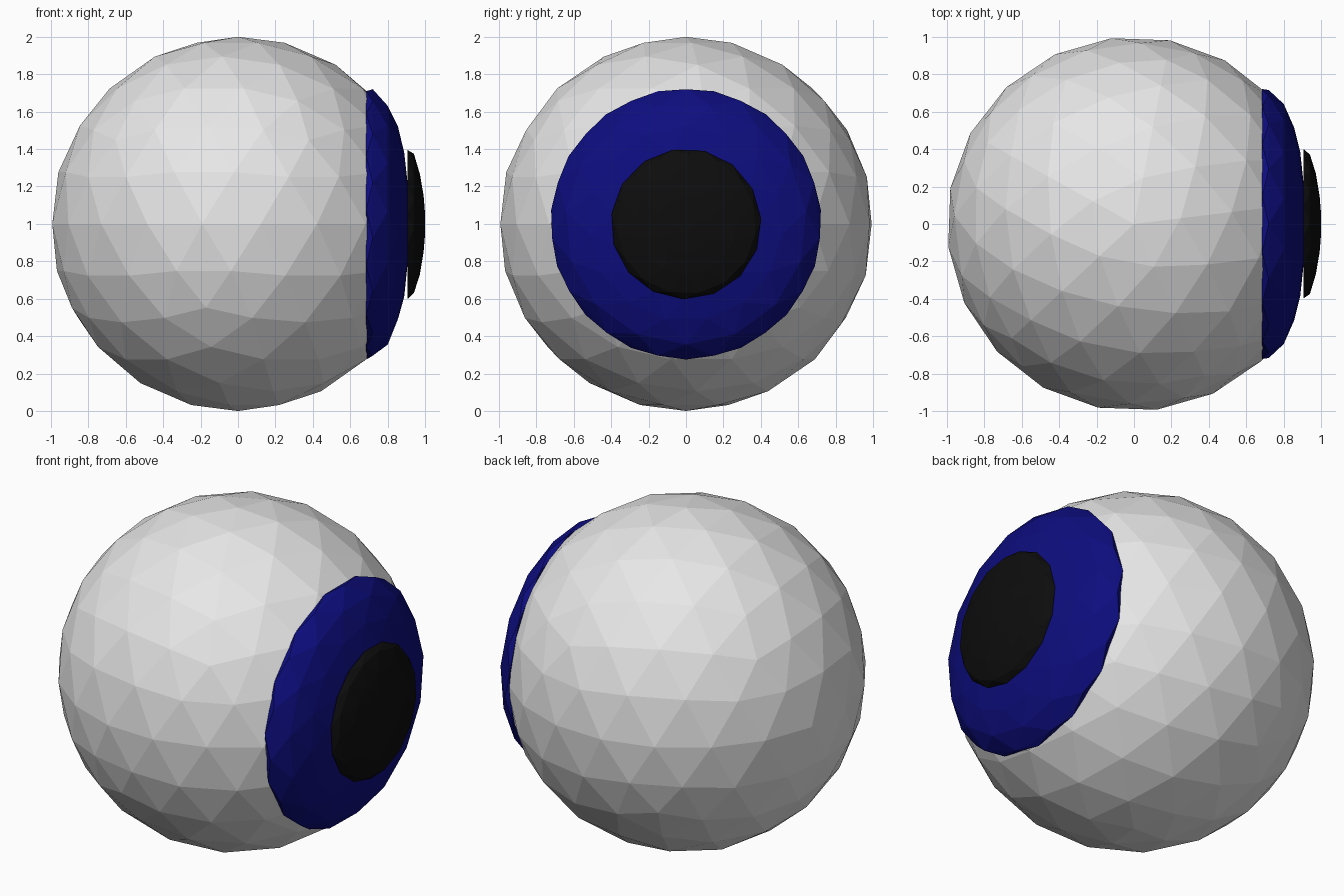
import bpy, bmesh, math
from mathutils import Matrix

if "Cube" in bpy.data.objects:
    bpy.data.objects.remove(bpy.data.objects["Cube"])


def material(name, rgb):
    m = bpy.data.materials.new(name)
    m.diffuse_color = (*rgb, 1)
    m.use_nodes = True
    m.node_tree.nodes["Principled BSDF"].inputs["Base Color"].default_value = m.diffuse_color
    return m


def add_object(name, bm, mat):
    bmesh.ops.recalc_face_normals(bm, faces=bm.faces)
    me = bpy.data.meshes.new(name)
    bm.to_mesh(me)
    bm.free()
    me.materials.append(mat)
    ob = bpy.data.objects.new(name, me)
    ob.location = (0, 0, 1)
    bpy.context.collection.objects.link(ob)
    return ob


def cap(name, profile, sides, turn, mat):
    """Faceted dome around the x axis; profile is (x, radius) from back to tip."""
    bm = bmesh.new()
    rings = []
    for i, (x, r) in enumerate(profile):
        # alternate rings are offset half a step for triangular facets
        off = turn + (i % 2) * math.pi / sides
        rings.append([bm.verts.new((x, r * math.cos(off + 2 * math.pi * k / sides),
                                    r * math.sin(off + 2 * math.pi * k / sides)))
                      for k in range(sides)])
    for i in range(len(rings) - 1):
        a, b = rings[i], rings[i + 1]
        for k in range(sides):
            n = (k + 1) % sides
            if i % 2 == 0:
                bm.faces.new((a[k], a[n], b[k]))
                bm.faces.new((b[k], a[n], b[n]))
            else:
                bm.faces.new((a[k], b[n], b[k]))
                bm.faces.new((a[k], a[n], b[n]))
    bm.faces.new(rings[0])
    bm.faces.new(rings[-1])
    return add_object(name, bm, mat)


white = material("eye white", (0.8, 0.8, 0.8))
blue = material("iris blue", (0.004, 0.004, 0.21))
black = material("pupil black", (0.004, 0.004, 0.004))

# Eyeball: low-poly sphere, sliced flat where the iris sits
bm = bmesh.new()
bmesh.ops.create_icosphere(bm, subdivisions=3, radius=1.0)
bmesh.ops.rotate(bm, verts=bm.verts, cent=(0, 0, 0),
                 matrix=Matrix.Rotation(math.radians(7), 3, 'Z'))
res = bmesh.ops.bisect_plane(bm, geom=bm.verts[:] + bm.edges[:] + bm.faces[:],
                             plane_co=(0.69, 0, 0), plane_no=(1, 0, 0), clear_outer=True)
bmesh.ops.holes_fill(bm, edges=[e for e in bm.edges if e.is_boundary], sides=0)
add_object("eyeball", bm, white)

# Iris dome
cap("iris", [(0.685, 0.725), (0.72, 0.72), (0.80, 0.645), (0.855, 0.52),
             (0.888, 0.39), (0.906, 0.22)], 15, math.radians(6), blue)

# Pupil dome, standing slightly proud of the iris
cap("pupil", [(0.905, 0.402), (0.94, 0.375), (0.972, 0.27), (0.992, 0.15), (1.0, 0.05)],
    15, math.radians(4), black)
